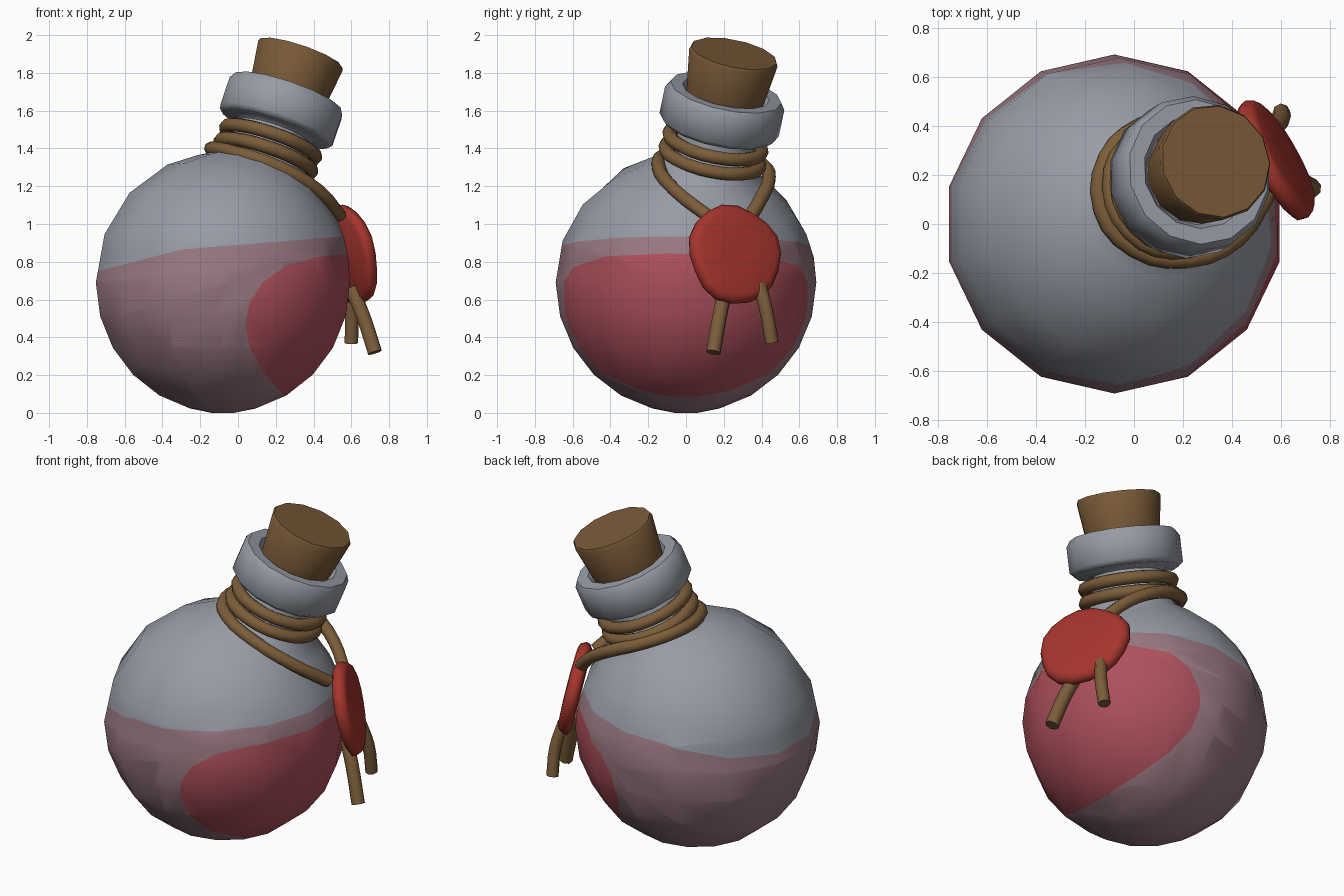
import bpy, bmesh, math
from mathutils import Vector, Quaternion

if "Cube" in bpy.data.objects:
    bpy.data.objects.remove(bpy.data.objects["Cube"])


def material(name, rgb):
    m = bpy.data.materials.new(name)
    m.use_nodes = True
    m.diffuse_color = (*rgb, 1)
    m.node_tree.nodes["Principled BSDF"].inputs["Base Color"].default_value = (*rgb, 1)
    return m


GLASS = material("grey_glass", (0.31, 0.33, 0.38))
TINT = material("pale_liquid", (0.32, 0.19, 0.22))
LIQUID = material("red_liquid", (0.42, 0.08, 0.105))
CORK = material("cork_brown", (0.19, 0.10, 0.038))
ROPE = material("rope_brown", (0.20, 0.11, 0.042))
WAX = material("red_wax", (0.38, 0.035, 0.026))

UP = Vector((0, 0, 1))
RADIUS = 0.69
CENTRE = Vector((-0.08, 0, RADIUS))
AXIS = Vector((0.34, 0.21, 1)).normalized()
TILT = UP.rotation_difference(AXIS)


def lathe(bm, rings, sides, origin, phase=0.0, wobble=lambda a: 1.0):
    """Rings are (radius, height, rotation), capped at both ends."""
    loops = []
    for r, h, rot in rings:
        loop = []
        for i in range(sides):
            a = phase + math.tau * i / sides
            w = r * wobble(a)
            loop.append(bm.verts.new(origin + rot @ Vector((w * math.cos(a), w * math.sin(a), h))))
        loops.append(loop)
    for low, high in zip(loops, loops[1:]):
        for i in range(sides):
            j = (i + 1) % sides
            bm.faces.new((low[i], low[j], high[j], high[i]))
    bm.faces.new(loops[0][::-1])
    bm.faces.new(loops[-1])


def finish(bm, name, mats, angle):
    mesh = bpy.data.meshes.new(name)
    bm.normal_update()
    bm.to_mesh(mesh)
    bm.free()
    for m in mats:
        mesh.materials.append(m)
    ob = bpy.data.objects.new(name, mesh)
    bpy.context.collection.objects.link(ob)
    bpy.ops.object.select_all(action="DESELECT")
    ob.select_set(True)
    bpy.context.view_layer.objects.active = ob
    bpy.ops.object.shade_smooth_by_angle(angle=math.radians(angle))
    return ob


def paint_region(bm, outline, index):
    """Cut the faces along a convex side-on outline and colour the inside."""
    planes = []

    def inside():
        return [f for f in bm.faces
                if all((f.calc_center_median() - co).dot(no) > 0 for co, no in planes)]

    for a, b in zip(outline, outline[1:]):
        co = Vector((a[0], 0, a[1]))
        no = Vector((a[1] - b[1], 0, b[0] - a[0])).normalized()
        faces = inside()
        geom = set(faces)
        for f in faces:
            geom.update(f.edges)
            geom.update(f.verts)
        bmesh.ops.bisect_plane(bm, geom=list(geom), dist=0.0005, plane_co=co, plane_no=no)
        planes.append((co, no))
    for f in inside():
        f.material_index = index


# Bottle: round body whose rings lean over gradually into the neck and lip
rings = []
for k in range(1, 11):
    a = math.radians(15 * k)
    lean = min(max((k - 6) / 3, 0), 1)
    rot = Quaternion().slerp(TILT, lean)
    rings.append((RADIUS * math.sin(a), -RADIUS * math.cos(a), rot))
rings.insert(0, (0.06, -RADIUS, Quaternion()))
neck = [(0.26, 0.65), (0.215, 0.73), (0.2, 0.86), (0.225, 0.88),
        (0.295, 0.875), (0.322, 0.9), (0.322, 1.05), (0.3, 1.085), (0.235, 1.085), (0.21, 1.04)]
rings += [(r, h, TILT) for r, h in neck]
bm = bmesh.new()
lathe(bm, rings, 14, CENTRE, math.radians(90))
paint_region(bm, [(0.62, 0.94), (-0.3, 0.865), (-0.78, 0.74)], 1)
paint_region(bm, [(0.6, 0.845), (0.42, 0.825), (0.25, 0.775), (0.13, 0.69), (0.06, 0.58),
                  (0.04, 0.47), (0.06, 0.35), (0.13, 0.22), (0.27, 0.06)], 2)
finish(bm, "bottle", [GLASS, TINT, LIQUID], 55)

# Cork stopper
bm = bmesh.new()
profile = [(0.2, 1.0), (0.212, 1.08), (0.24, 1.29), (0.232, 1.305)]
lathe(bm, [(r, h, TILT) for r, h in profile], 13, CENTRE)
finish(bm, "cork", [CORK], 40)


def rope(name, points, cyclic, thickness=0.037):
    cu = bpy.data.curves.new(name, "CURVE")
    cu.dimensions = "3D"
    cu.bevel_depth = thickness
    cu.bevel_resolution = 2
    cu.resolution_u = 3
    cu.use_fill_caps = True
    sp = cu.splines.new("BEZIER")
    sp.bezier_points.add(len(points) - 1)
    for bp, p in zip(sp.bezier_points, points):
        bp.co = p
        bp.handle_left_type = bp.handle_right_type = "AUTO"
    sp.use_cyclic_u = cyclic
    cu.materials.append(ROPE)
    ob = bpy.data.objects.new(name, cu)
    bpy.context.collection.objects.link(ob)


# Rope wound around the neck
for name, r, h in (("upper_rope_ring", 0.25, 0.8), ("lower_rope_ring", 0.255, 0.72)):
    pts = [CENTRE + TILT @ Vector((r * math.cos(a), r * math.sin(a), h))
           for a in (math.tau * i / 8 for i in range(8))]
    rope(name, pts, True)

# Hanging loop that carries the seal
rope("hanging_rope", [(0.54, 0.12, 1.04), (0.42, -0.06, 1.18), (0.22, -0.145, 1.30),
                      (0.0, -0.1, 1.375), (-0.13, 0.06, 1.40), (-0.11, 0.27, 1.38),
                      (0.03, 0.4, 1.32), (0.22, 0.44, 1.24), (0.38, 0.4, 1.14),
                      (0.5, 0.33, 1.02)], False)

# Rope tails below the seal
rope("front_rope_tail", [(0.6, 0.21, 0.66), (0.66, 0.18, 0.52), (0.725, 0.145, 0.32)], False, 0.04)
rope("back_rope_tail", [(0.57, 0.39, 0.68), (0.6, 0.425, 0.54), (0.6, 0.455, 0.37)], False, 0.036)

# Wax seal with an uneven rim
facing = Vector((0.86, 0.46, 0.22)).to_track_quat("Z", "Y")
bm = bmesh.new()
profile = [(0.24, -0.04), (0.265, -0.025), (0.27, 0.0), (0.255, 0.03), (0.225, 0.04), (0.1, 0.045)]
lathe(bm, [(r, h, facing) for r, h in profile], 18, Vector((0.585, 0.26, 0.84)),
      wobble=lambda a: 1 + 0.025 * math.sin(3 * a + 1) + 0.02 * math.sin(5 * a))
finish(bm, "wax_seal", [WAX], 50)
